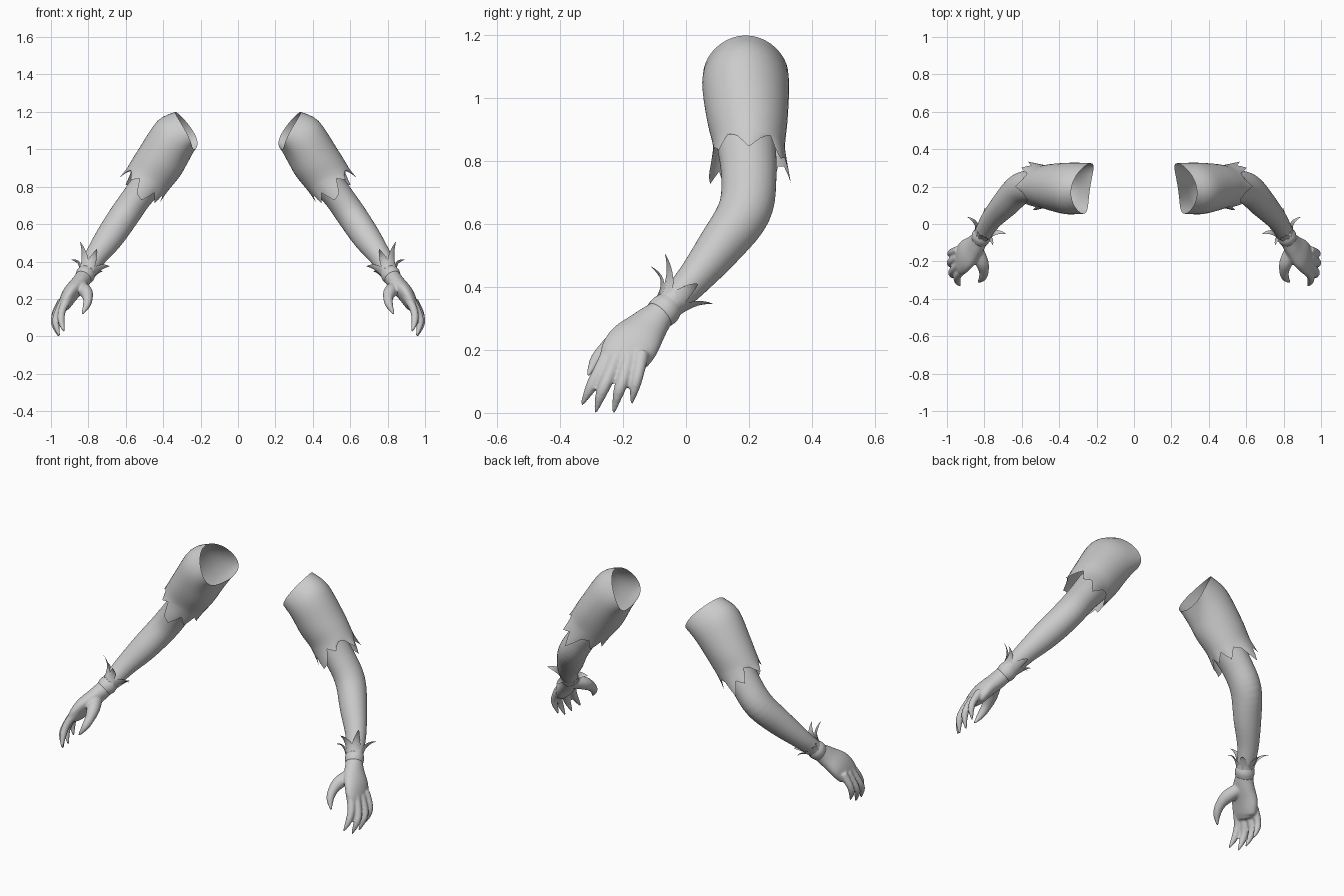
import bpy, bmesh, math
from mathutils import Vector

if "Cube" in bpy.data.objects:
    bpy.data.objects.remove(bpy.data.objects["Cube"], do_unlink=True)

GREY = (0.6, 0.6, 0.6, 1)
mat = bpy.data.materials.new("plain grey")
mat.use_nodes = True
mat.diffuse_color = GREY
mat.node_tree.nodes["Principled BSDF"].inputs["Base Color"].default_value = GREY


def spline(rows, steps):
    """Smooth interpolation through rows of numbers."""
    out = []
    for i in range(len(rows) - 1):
        a, b, c, d = (rows[max(0, min(len(rows) - 1, i + k))] for k in (-1, 0, 1, 2))
        for s in range(steps):
            t = s / steps
            out.append([q + t * (r - p) / 2 + t * t * (p - 2.5 * q + 2 * r - d_ / 2)
                        + t ** 3 * (1.5 * (q - r) + (d_ - p) / 2)
                        for p, q, r, d_ in zip(a, b, c, d)])
    out.append(list(rows[-1]))
    return out


def skin(bm, rings, caps=False, closed=True):
    """Bridge successive rings of points with quads."""
    vs = [[bm.verts.new(p) for p in ring] for ring in rings]
    n = len(vs[0])
    for a, b in zip(vs, vs[1:]):
        for i in range(n if closed else n - 1):
            j = (i + 1) % n
            bm.faces.new((a[i], a[j], b[j], b[i]))
    if caps:
        bm.faces.new(vs[0][::-1])
        bm.faces.new(vs[-1])


def limb(bm, rows, ref, steps=5, n=20):
    """Closed tube: rows hold x, y, z, half width along ref, half thickness."""
    pts = spline(rows, steps)
    rings = []
    for i, (x, y, z, rw, rn) in enumerate(pts):
        t = (Vector(pts[min(i + 1, len(pts) - 1)][:3]) - Vector(pts[max(i - 1, 0)][:3])).normalized()
        w = (ref - t * ref.dot(t)).normalized()
        nrm = t.cross(w)
        angles = [math.tau * k / n for k in range(n)]
        rings.append([Vector((x, y, z)) + w * rw * math.cos(a) + nrm * rn * math.sin(a) for a in angles])
    skin(bm, rings, caps=True)


def finish(name, bm):
    bmesh.ops.recalc_face_normals(bm, faces=bm.faces)
    me = bpy.data.meshes.new(name)
    bm.to_mesh(me)
    bm.free()
    me.materials.append(mat)
    me.polygons.foreach_set("use_smooth", [True] * len(me.polygons))
    ob = bpy.data.objects.new(name, me)
    bpy.context.collection.objects.link(ob)
    return ob


def mirror(ob):
    m = ob.modifiers.new("Both sides", "MIRROR")
    m.use_axis = (True, False, False)
    m.use_mirror_merge = False


# Arm, palm and fingers, fused into one skin
bm = bmesh.new()
limb(bm, [(.44, .19, .87, .095, .09), (.535, .2, .75, .088, .08), (.612, .185, .64, .085, .08),
          (.69, .105, .525, .072, .075), (.765, .02, .42, .055, .058), (.815, -.065, .33, .045, .047),
          (.85, -.115, .28, .062, .046), (.895, -.162, .228, .083, .044),
          (.925, -.2, .175, .078, .034), (.935, -.21, .145, .05, .02)],
     Vector((0, -1, .1)), n=28)
fingers = {
    "index": [(.905, -.235, .21, .025), (.94, -.272, .14, .021), (.945, -.303, .08, .018), (.93, -.332, .025, .005)],
    "middle": [(.93, -.215, .19, .025), (.968, -.248, .11, .021), (.972, -.27, .06, .018), (.955, -.288, 0, .005)],
    "ring": [(.94, -.18, .18, .025), (.978, -.2, .105, .02), (.98, -.216, .06, .017), (.96, -.23, 0, .005)],
    "pinky": [(.94, -.14, .19, .024), (.976, -.152, .125, .019), (.98, -.163, .08, .016), (.965, -.173, .03, .005)],
    "thumb": [(.85, -.12, .27, .035), (.815, -.2, .24, .036), (.803, -.25, .205, .027),
              (.81, -.287, .165, .02), (.834, -.312, .118, .005)],
}
for rows in fingers.values():
    limb(bm, [r + (r[3],) for r in rows], Vector((1, 0, .2)), n=14)
arm = finish("arm_and_hand", bm)
rm = arm.modifiers.new("Fuse", "REMESH")
rm.mode = "VOXEL"
rm.voxel_size = 0.006
rm.use_smooth_shade = True
sm = arm.modifiers.new("Soften", "SMOOTH")
sm.factor = 0.5
sm.iterations = 4
mirror(arm)

# Torn sleeve: centre, outward half axis, backward half axis, rim bow
sleeve_rows = [
    (.285, .19, 1.1, .05, .1, -.02, .135, -.035),
    (.35, .19, 1.04, .08, .112, -.015, .138, -.01),
    (.418, .195, .933, .112, .07, 0, .128, 0),
    (.472, .2, .855, .112, .06, 0, .115, 0),
    (.505, .2, .81, .106, .058, 0, .115, 0),
]
# Tooth lengths around the hem, starting on the outer side
hem = [.03, -.01, -.035, .05, .02, .1, .01, -.01, .05, -.01,
       .04, 0, .06, .01, .08, .06, -.02, .01, -.04, -.02]
down = Vector((.6, 0, -.78))
N = 2 * len(hem)
rings = []
rows = spline(sleeve_rows, 4)
for r, (x, y, z, ux, uz, vx, vy, bow) in enumerate(rows):
    ring = []
    fall = max(0, (r - len(rows) + 4) / 3)
    for k in range(N):
        a = math.tau * k / N
        c, s = math.cos(a), math.sin(a)
        side = Vector((ux, 0, uz)) * c + Vector((vx, vy, 0)) * s
        p = Vector((x + bow * s * s, y, z + .6 * bow * s * s)) + side
        tooth = (hem[k // 2] + hem[((k + 1) // 2) % len(hem)]) / 2
        p += (down * tooth + side * max(0, tooth) * 1.6) * fall
        ring.append(p)
    rings.append(ring)
bm = bmesh.new()
skin(bm, rings)
mirror(finish("torn_sleeve", bm))

# Curved pointed blades around the wrist
wrist = Vector((.805, -.05, .347))
along = Vector((-.05, .085, .09)).normalized()
tips = [(.754, -.114, .467), (.845, -.067, .507), (.892, .038, .41),
        (.797, .086, .346), (.685, -.053, .374), (.725, .02, .345)]
bm = bmesh.new()
for tip in map(Vector, tips):
    out = tip - wrist
    out = (out - along * out.dot(along)).normalized()
    across = along.cross(out)
    base = wrist + out * .043 - along * .015
    mid = wrist + out * .062 + along * .065
    rings = []
    for i in range(9):
        t = i / 8
        p = base * (1 - t) ** 2 + mid * 2 * t * (1 - t) + tip * t * t
        half = .032 * (1 - t) ** .8 + .0005
        rings.append([p - across * half - out * half * .45, p + out * .004 * (1 - t),
                      p + across * half - out * half * .45])
    skin(bm, rings, closed=False)
mirror(finish("wrist_blades", bm))

# Thin cuff ridge where the blades meet the hand
bm = bmesh.new()
limb(bm, [(.805, -.048, .348, .044, .046), (.816, -.066, .329, .052, .052),
          (.827, -.084, .312, .05, .046)], Vector((0, -1, .1)), n=28)
mirror(finish("wrist_cuff", bm))
